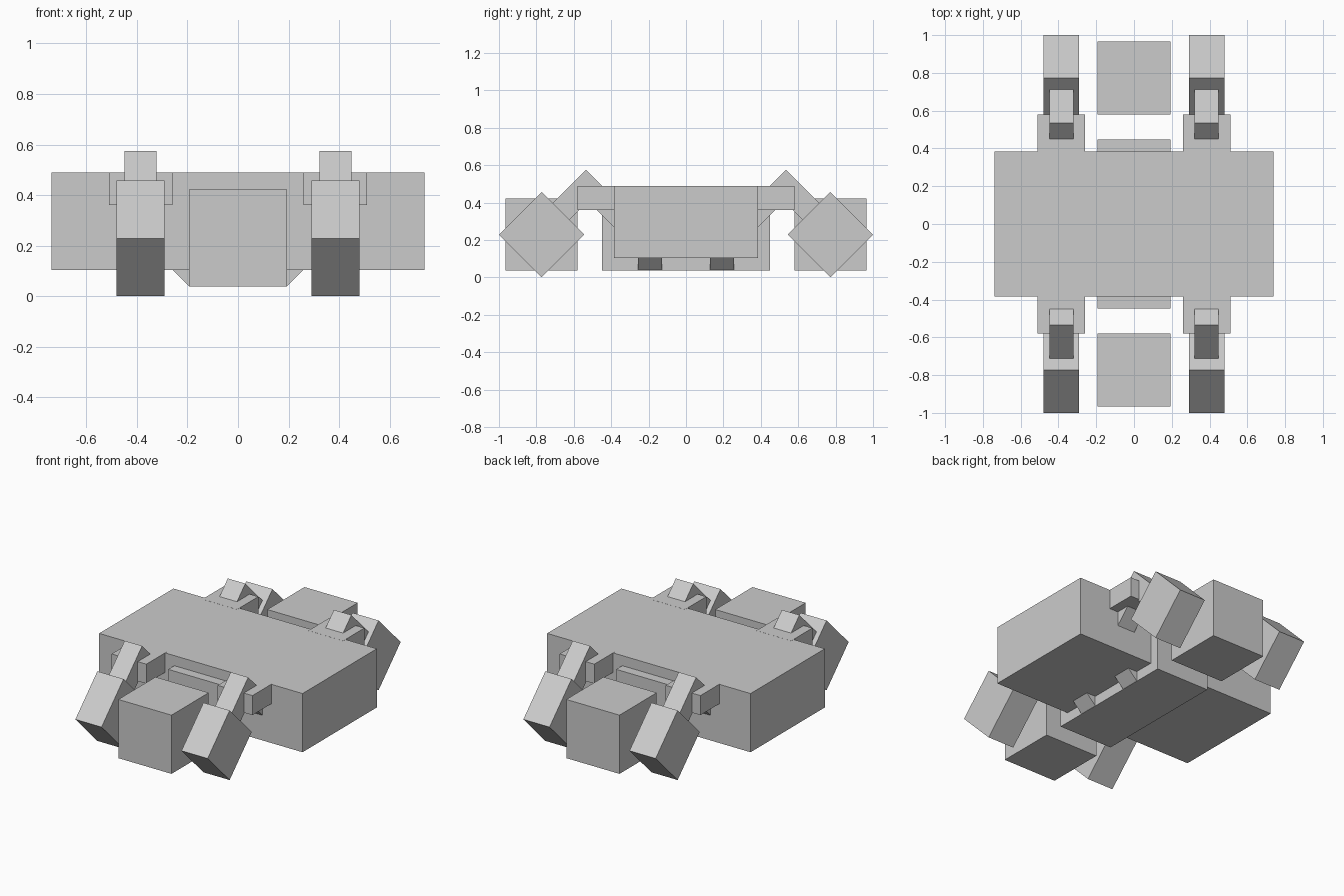
import bpy
from math import radians

if "Cube" in bpy.data.objects:
    bpy.data.objects.remove(bpy.data.objects["Cube"])


def box(name, center, size, rot=(0, 0, 0)):
    bpy.ops.mesh.primitive_cube_add(size=1, location=center,
                                    rotation=[radians(a) for a in rot])
    ob = bpy.context.object
    ob.name = name
    ob.scale = size
    return ob


# Wide main body and the central keel beneath it
box("main_body", (0, 0, 0.296), (1.476, 0.77, 0.385))
box("keel", (0, 0, 0.23), (0.386, 0.896, 0.385))

for sy, end in ((-1, "front"), (1, "back")):
    # Block standing free at each end
    box(f"{end}_block", (0, sy * 0.772, 0.23), (0.386, 0.386, 0.385))

    for sx, side in ((-1, "left"), (1, "right")):
        tag = f"{end}_{side}"
        x = sx * 0.385
        # Bracket projecting from the body, reaching slightly inside it
        box(f"{tag}_bracket", (x, sy * 0.47, 0.425), (0.252, 0.22, 0.128))
        # Diagonal brace under the bracket
        box(f"{tag}_brace", (x, sy * 0.385, 0.36),
            (0.127, 0.13, 0.13), (45, 0, 0))
        # Arm sloping outwards and down to the foot
        box(f"{tag}_arm", (x, sy * 0.58, 0.44),
            (0.127, 0.255, 0.127), (-45 * sy, 0, 0))
        # Foot block standing on its edge
        box(f"{tag}_foot", (x, sy * 0.772, 0.2285),
            (0.19, 0.323, 0.323), (45, 0, 0))
        # Gusset between the keel and the underside of the body
        box(f"{tag}_keel_gusset", (sx * 0.192, sy * 0.192, 0.105),
            (0.095, 0.127, 0.095), (0, 45, 0))
